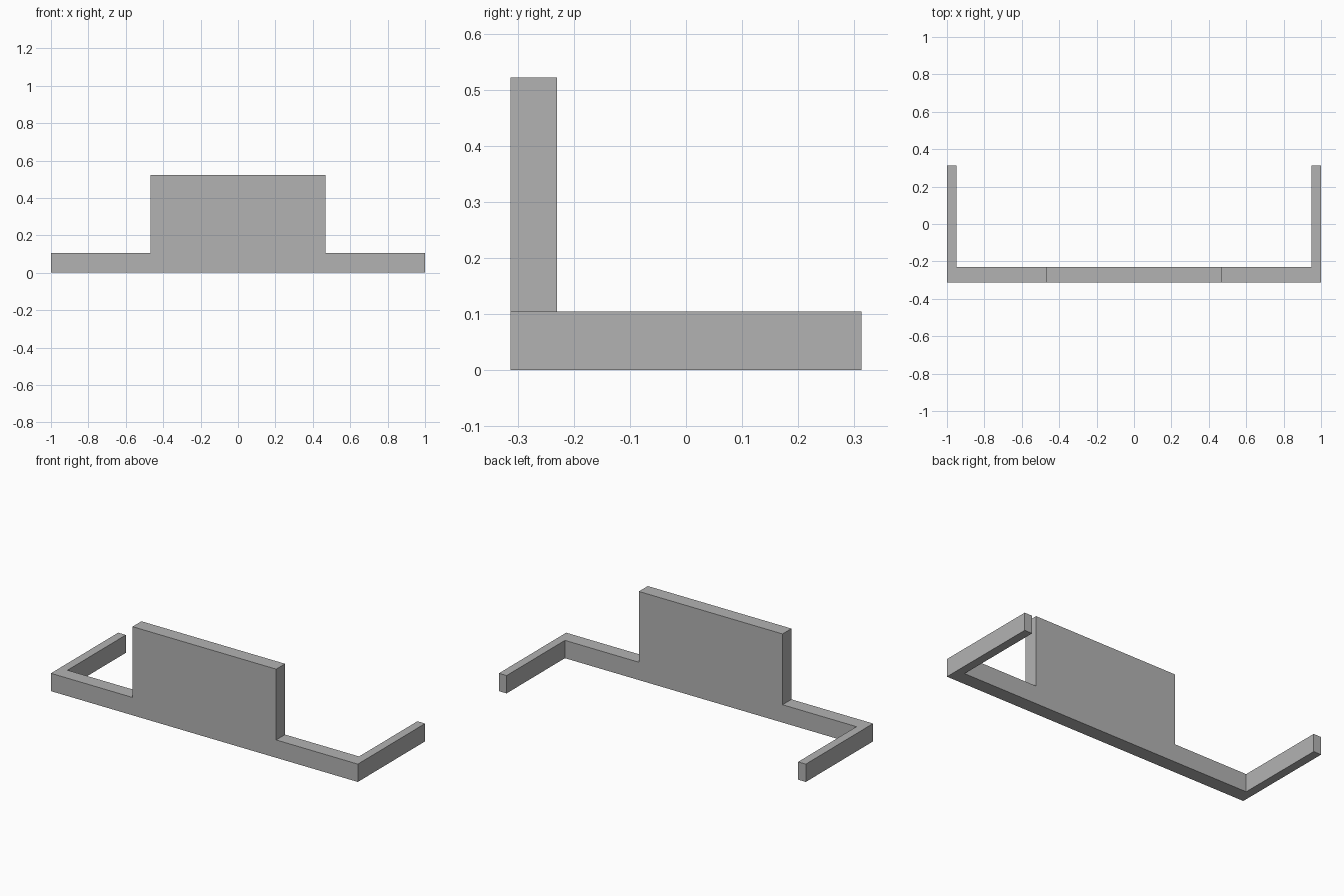
import bpy, bmesh
from mathutils import Vector

cube = bpy.data.objects.get("Cube")
if cube:
    bpy.data.objects.remove(cube, do_unlink=True)

END, ARM, PANEL = 1.0, 0.95, 0.468        # half widths
FRONT, INNER, BACK = -0.313, -0.23, 0.313  # depths
RAIL_TOP, PANEL_TOP = 0.105, 0.522         # heights

grey = bpy.data.materials.new("plain_grey")
grey.use_nodes = True
colour = (0.45, 0.45, 0.45, 1)
grey.diffuse_color = colour
grey.node_tree.nodes["Principled BSDF"].inputs["Base Color"].default_value = colour

bm = bmesh.new()


def pull(faces, offset):
    """Extrude faces along an offset, leaving no inner faces behind."""
    new = bmesh.ops.extrude_face_region(bm, geom=faces)["geom"]
    bmesh.ops.delete(bm, geom=faces, context="FACES_ONLY")
    verts = [g for g in new if isinstance(g, bmesh.types.BMVert)]
    bmesh.ops.translate(bm, verts=verts, vec=Vector(offset))


# Front rail, split where the panel and arms join it
cuts = [-END, -ARM, -PANEL, PANEL, ARM, END]
front = [bm.verts.new((x, FRONT, 0)) for x in cuts]
rear = [bm.verts.new((x, INNER, 0)) for x in cuts]
base = [bm.faces.new((front[i], front[i + 1], rear[i + 1], rear[i]))
        for i in range(len(cuts) - 1)]
new = bmesh.ops.extrude_face_region(bm, geom=base)["geom"]
bmesh.ops.translate(bm, verts=[g for g in new if isinstance(g, bmesh.types.BMVert)],
                    vec=(0, 0, RAIL_TOP))
bmesh.ops.recalc_face_normals(bm, faces=bm.faces)

# Raised centre panel
pull([f for f in bm.faces if f.normal.z > 0.9
      and abs(f.calc_center_median().x) < 0.1], (0, 0, PANEL_TOP - RAIL_TOP))

# Arms reaching back from both ends
pull([f for f in bm.faces if f.normal.y > 0.9
      and abs(f.calc_center_median().x) > ARM], (0, BACK - INNER, 0))

# Merge flat neighbouring faces
bmesh.ops.recalc_face_normals(bm, faces=bm.faces)
bmesh.ops.dissolve_limit(bm, angle_limit=0.01, verts=bm.verts, edges=bm.edges)

mesh = bpy.data.meshes.new("bracket_frame")
bm.to_mesh(mesh)
bm.free()
mesh.materials.append(grey)
frame = bpy.data.objects.new("bracket_frame", mesh)
bpy.context.collection.objects.link(frame)
